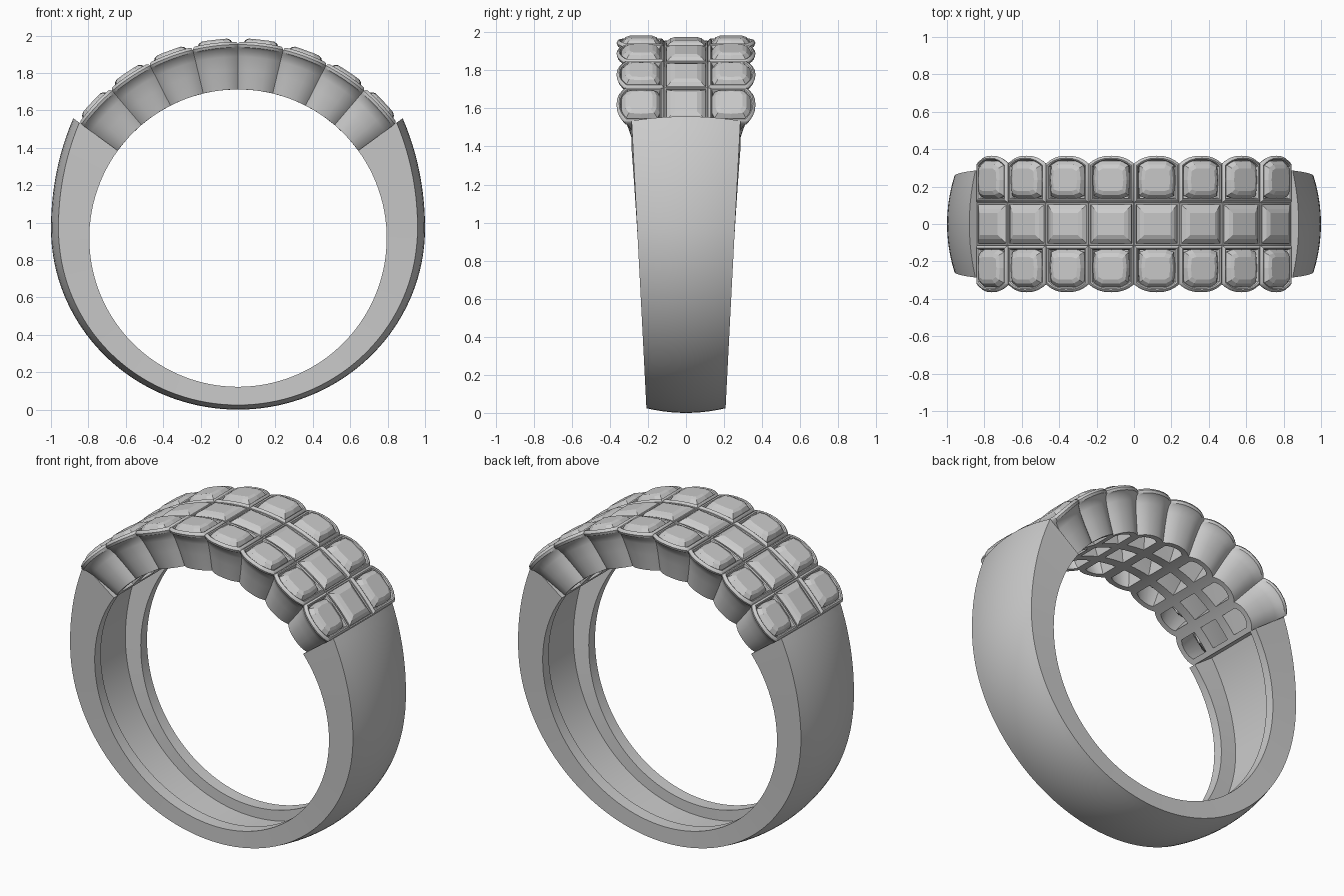
import bpy, bmesh
from math import sin, cos, radians, atan2, hypot

if "Cube" in bpy.data.objects:
    bpy.data.objects.remove(bpy.data.objects["Cube"])

CZ, RIN = 0.917, 0.795          # finger hole centre height and radius
HALF = radians(6.75)            # half the angle of one setting cell


def finish(name, bm, smooth=None):
    bmesh.ops.remove_doubles(bm, verts=bm.verts, dist=0.0004)
    bmesh.ops.recalc_face_normals(bm, faces=bm.faces)
    me = bpy.data.meshes.new(name)
    bm.to_mesh(me)
    bm.free()
    ob = bpy.data.objects.new(name, me)
    bpy.context.collection.objects.link(ob)
    if smooth:
        bpy.ops.object.select_all(action='DESELECT')
        ob.select_set(True)
        bpy.context.view_layer.objects.active = ob
        bpy.ops.object.shade_smooth_by_angle(angle=radians(smooth))
    return ob


def polar(ang, y, r):
    """Angle is measured from straight up, towards +x."""
    return (r * sin(ang), y, CZ + r * cos(ang))


def bridge(bm, a, b, keep=None):
    n = len(a)
    for i in range(n):
        j = (i + 1) % n
        if keep is None or keep(i, j):
            bm.faces.new((a[i], a[j], b[j], b[i]))


# Shank: tapered, crowned outside, channelled inside
def shank_section(t):
    x, z = cos(t), 0.97 + (0.97 if t < 0 else 1.24) * sin(t)
    return atan2(x, z - CZ), hypot(x, z - CZ)


def build_shank():
    bm = bmesh.new()
    t0, n = radians(28.3), 48
    ts = [t0 + (radians(-90) - t0) * i / n for i in range(n + 1)]
    stations = [shank_section(t) for t in ts]
    stations += [(-a, r) for a, r in reversed(stations[:-1])]
    rings = []
    for ang, ro in stations:
        thick = ro - RIN
        zo = CZ + ro * cos(ang)
        w = 0.208 + 0.05 * zo
        drop = min(0.04, 0.2 * thick)
        floor = RIN + 0.52 * thick
        c = w - 0.08 + 0.022 * zo
        pts = [(w * k / 5, ro - drop * (k / 5) ** 2) for k in range(-5, 6)]
        pts += [(w, RIN), (c, RIN), (c, floor), (-c, floor), (-c, RIN), (-w, RIN)]
        rings.append([bm.verts.new(polar(ang, y, r)) for y, r in pts])
    for a, b in zip(rings, rings[1:]):
        bridge(bm, a, b)
    bm.faces.new(rings[0])
    bm.faces.new(rings[-1])
    finish("shank", bm, 30)


# Setting: grid of open cells, outer rows scalloped with a rounded rim
Y1 = 0.115
ARC = [1, 0.93, 0.8, 0.6, 0.35, 0, -0.35, -0.6, -0.8, -0.93, -1]
STEPS = [-1, -0.5, 0, 0.5, 1]
SIDE = [(a, Y1) for a in STEPS]
SIDE += [(a, 0.322 + 0.043 * (1 - abs(a) ** 2.5)) for a in ARC]
CENTRE = [(a, -Y1) for a in STEPS] + [(-a, Y1) for a in STEPS]
OUTER = [(0.795, 0.78), (0.9, 0.84), (0.97, 0.89), (1.01, 0.94), (1.02, 0.985), (1.035, 1.0)]
SIDE_IN = [(1.046, 0.006, 1), (1.05, 0.013, 1), (1.046, 0.019, 1), (1.032, 0.024, 1),
           (0.99, 0.025, 0.95), (0.795, 0.04, 0.78)]
CENTRE_IN = [(1.040, 0.003, 1), (1.040, 0.010, 1), (1.02, 0.012, 1),
             (0.99, 0.018, 0.95), (0.795, 0.035, 0.78)]


def loop(bm, shape, mid, sign, r, inset, taper):
    ys = [y for _, y in shape]
    yc, yh = (max(ys) + min(ys)) / 2, (max(ys) - min(ys)) / 2
    out = []
    for a, y in shape:
        aa = a * (1 - inset / 0.12)
        yy = (yc + (y - yc) * (1 - inset / yh)) * taper * sign
        out.append(bm.verts.new(polar(mid + aa * HALF, yy, r)))
    return out


def cell(bm, shape, inner, mid, sign, end):
    def exposed(i, j):              # shared walls between cells are left out
        (a0, y0), (a1, y1) = shape[i], shape[j]
        if a0 == a1 and abs(a0) == 1:
            return a0 == end
        return not (y0 == y1 and abs(y0) == Y1)
    outer = [loop(bm, shape, mid, sign, r, 0, t) for r, t in OUTER]
    for a, b in zip(outer, outer[1:]):
        bridge(bm, a, b, exposed)
    rest = [outer[-1]] + [loop(bm, shape, mid, sign, *p) for p in inner] + [outer[0]]
    for a, b in zip(rest, rest[1:]):
        bridge(bm, a, b)


# Stones: table, crown, girdle and pointed pavilion
SIDE_GEM = [(-0.76, 0.15), (-0.45, 0.136), (0.45, 0.136), (0.76, 0.15), (0.82, 0.235),
            (0.76, 0.315), (0.45, 0.338), (-0.45, 0.338), (-0.76, 0.315), (-0.82, 0.235)]
CENTRE_GEM = [(-0.9, -0.103), (0.9, -0.103), (0.9, 0.103), (-0.9, 0.103)]


def stone(bm, shape, mid, sign, table_r, table_inset):
    levels = [(1.02, 0), (1.035, 0), (table_r - 0.008, table_inset * 0.5),
              (table_r, table_inset)]
    loops = [loop(bm, shape, mid, sign, r, i, 1) for r, i in levels]
    for a, b in zip(loops, loops[1:]):
        bridge(bm, a, b)
    bm.faces.new(loops[-1])
    yc = sum(y for _, y in shape) / len(shape)
    tip = bm.verts.new(polar(mid, yc * 0.87 * sign, 0.87))
    g = loops[0]
    for i in range(len(g)):
        bm.faces.new((g[i], g[(i + 1) % len(g)], tip))


build_shank()
setting, side_gems, centre_gems = bmesh.new(), bmesh.new(), bmesh.new()
for k in range(8):
    mid = (2 * k - 7) * HALF
    end = {0: -1, 7: 1}.get(k, 0)
    cell(setting, CENTRE, CENTRE_IN, mid, 1, end)
    stone(centre_gems, CENTRE_GEM, mid, 1, 1.06, 0.045)
    for s in (-1, 1):
        cell(setting, SIDE, SIDE_IN, mid, s, end)
        stone(side_gems, SIDE_GEM, mid, s, 1.068, 0.04)
finish("stone_setting", setting, 35)
finish("side_stones", side_gems)
finish("centre_stones", centre_gems)
